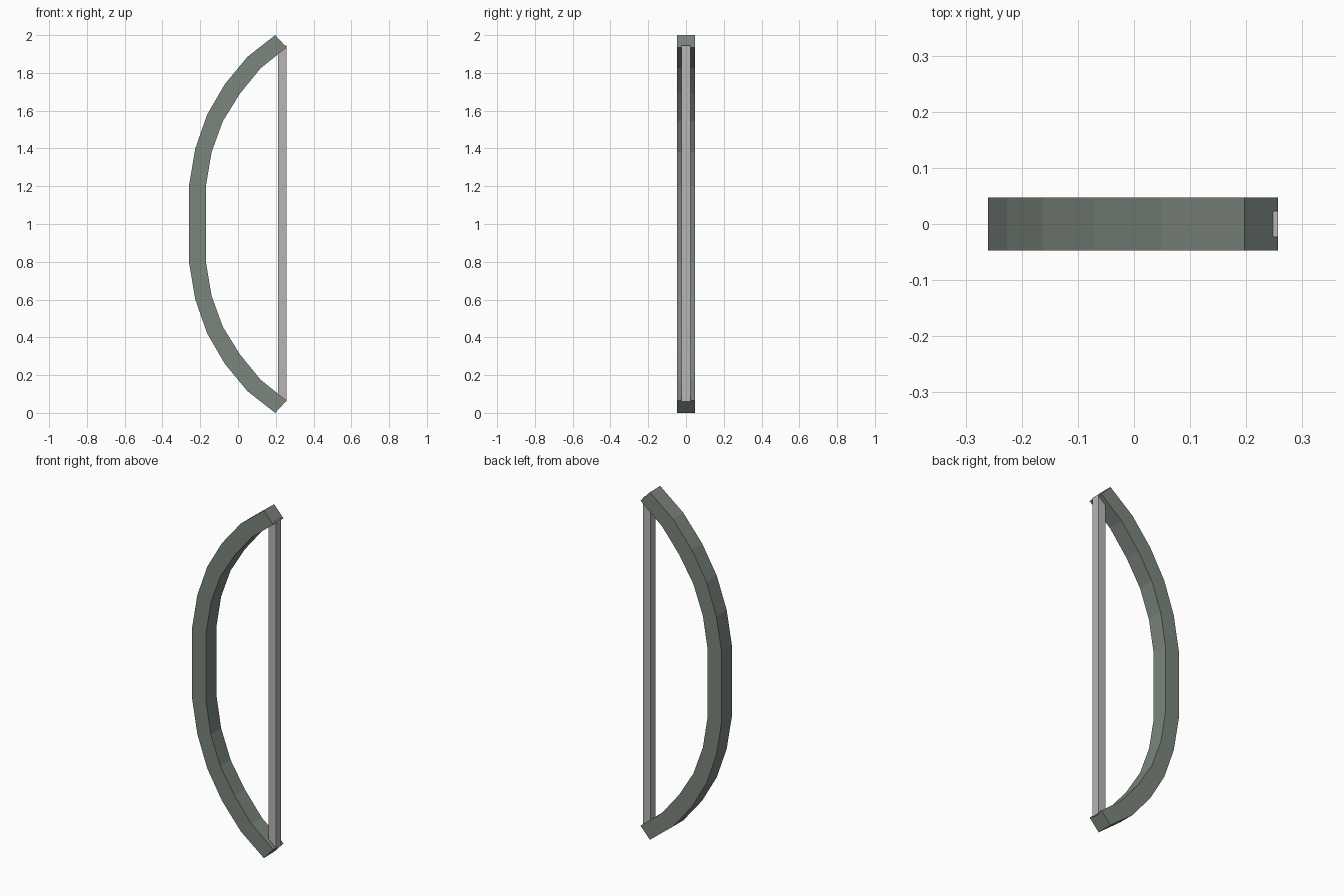
import bpy
import bmesh

cube = bpy.data.objects.get("Cube")
if cube:
    bpy.data.objects.remove(cube, do_unlink=True)


def make_material(name, rgb):
    mat = bpy.data.materials.new(name)
    mat.use_nodes = True
    mat.diffuse_color = (*rgb, 1)
    mat.node_tree.nodes["Principled BSDF"].inputs["Base Color"].default_value = (*rgb, 1)
    return mat


def add_object(name, bm, mat):
    bmesh.ops.recalc_face_normals(bm, faces=bm.faces)
    mesh = bpy.data.meshes.new(name)
    bm.to_mesh(mesh)
    bm.free()
    mesh.materials.append(mat)
    obj = bpy.data.objects.new(name, mesh)
    bpy.context.collection.objects.link(obj)
    return obj


green = make_material("grey green", (0.195, 0.235, 0.202))
grey = make_material("light grey", (0.48, 0.465, 0.46))

# Bow limb: outer and inner edge of the upper half (x, z), mirrored about z = 1
outer = [(-0.26, 1.2), (-0.226, 1.40), (-0.163, 1.58), (-0.07, 1.74), (0.05, 1.885), (0.197, 2.0)]
inner = [(-0.17, 1.2), (-0.14, 1.38), (-0.08, 1.545), (0.01, 1.69), (0.12, 1.825), (0.257, 1.935)]
half_depth = 0.047


def full(edge):
    return [(x, 2 - z) for x, z in reversed(edge)] + edge


# Sweep a rectangular section along the limb
bm = bmesh.new()
rings = []
for (xo, zo), (xi, zi) in zip(full(outer), full(inner)):
    section = [(xo, -half_depth, zo), (xi, -half_depth, zi), (xi, half_depth, zi), (xo, half_depth, zo)]
    rings.append([bm.verts.new(p) for p in section])
for a, b in zip(rings, rings[1:]):
    for i in range(4):
        j = (i + 1) % 4
        bm.faces.new((a[i], a[j], b[j], b[i]))
bm.faces.new(rings[0])
bm.faces.new(rings[-1])
add_object("bow_limb", bm, green)

# String: square bar between the limb tips
bm = bmesh.new()
bmesh.ops.create_cube(bm, size=1)
bmesh.ops.scale(bm, vec=(0.046, 0.046, 1.886), verts=bm.verts)
string = add_object("bow_string", bm, grey)
string.location = (0.234, 0, 1.002)
